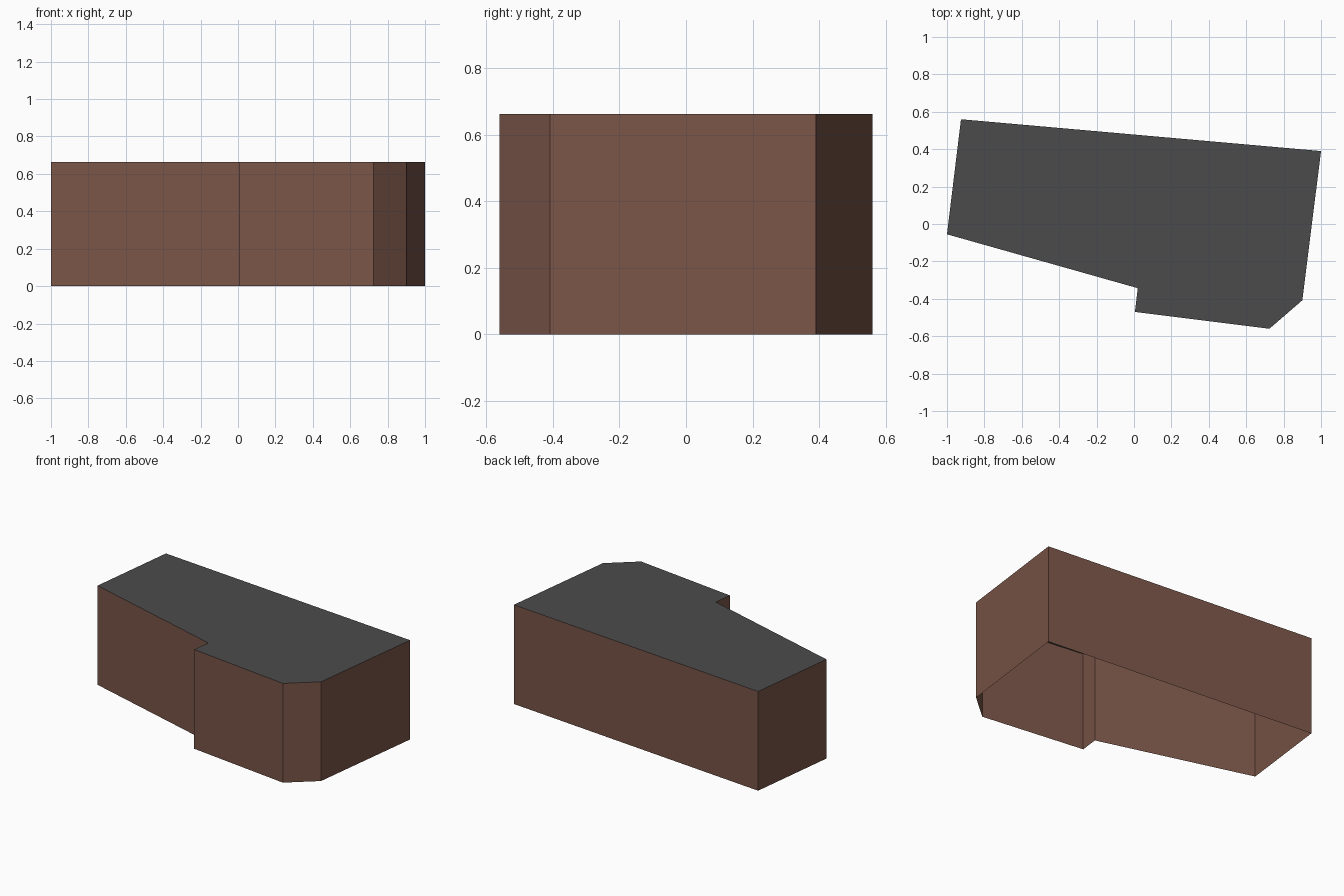
import bpy
import bmesh

if "Cube" in bpy.data.objects:
    bpy.data.objects.remove(bpy.data.objects["Cube"])

HEIGHT = 0.663
# Floor plan, counter-clockwise seen from above
PLAN = [(-1, -0.055), (0.02, -0.343), (0.005, -0.47), (0.724, -0.56),
        (0.9, -0.408), (1, 0.39), (-0.925, 0.56)]


def linear(c):
    c /= 255
    return c / 12.92 if c <= 0.04045 else ((c + 0.055) / 1.055) ** 2.4


def material(name, rgb):
    mat = bpy.data.materials.new(name)
    mat.diffuse_color = (*[linear(c) for c in rgb], 1)
    mat.use_nodes = True
    mat.node_tree.nodes["Principled BSDF"].inputs["Base Color"].default_value = mat.diffuse_color
    return mat


def add_part(name, bm, mat):
    mesh = bpy.data.meshes.new(name)
    bm.to_mesh(mesh)
    bm.free()
    mesh.materials.append(mat)
    obj = bpy.data.objects.new(name, mesh)
    bpy.context.collection.objects.link(obj)


def ring(bm, z):
    return [bm.verts.new((x, y, z)) for x, y in PLAN]


# Outer walls, open underneath
bm = bmesh.new()
low, high = ring(bm, 0), ring(bm, HEIGHT)
for i in range(len(PLAN)):
    j = (i + 1) % len(PLAN)
    bm.faces.new((low[i], low[j], high[j], high[i]))
add_part("walls", bm, material("brown", (121, 85, 72)))

# Flat roof
bm = bmesh.new()
bm.faces.new(ring(bm, HEIGHT))
add_part("roof", bm, material("dark grey", (75, 75, 75)))
